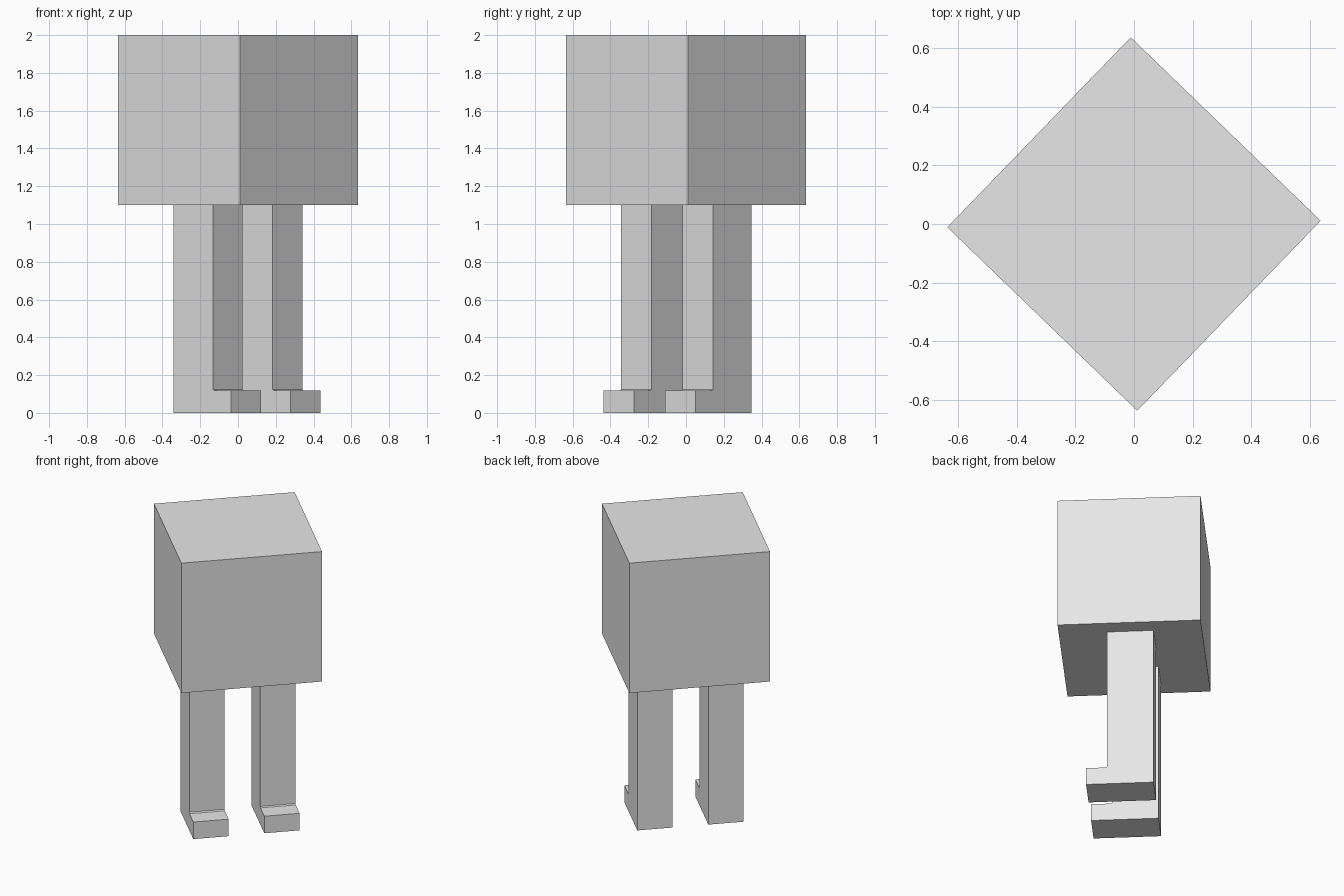
import bpy, bmesh, math
from mathutils import Matrix

if "Cube" in bpy.data.objects:
    bpy.data.objects.remove(bpy.data.objects["Cube"])

grey = bpy.data.materials.new("light_grey")
grey.diffuse_color = (0.8, 0.8, 0.8, 1)
grey.use_nodes = True
grey.node_tree.nodes["Principled BSDF"].inputs["Base Color"].default_value = grey.diffuse_color

# The whole figure is turned: local +x is across the legs, local -y is toe direction
TURN = Matrix.Rotation(math.radians(46), 4, 'Z')


def add_object(name, bm):
    bmesh.ops.transform(bm, matrix=TURN, verts=bm.verts)
    bmesh.ops.recalc_face_normals(bm, faces=bm.faces)
    mesh = bpy.data.meshes.new(name)
    bm.to_mesh(mesh)
    bm.free()
    mesh.materials.append(grey)
    obj = bpy.data.objects.new(name, mesh)
    bpy.context.collection.objects.link(obj)


# Body: plain cube
bm = bmesh.new()
bmesh.ops.create_cube(bm, size=0.9, matrix=Matrix.Translation((0, 0, 1.55)))
add_object("body", bm)

# Legs: L-shaped side profile (y, z) with a toe, extruded across the width
PROFILE = [(0.147, 0), (0.147, 1.1), (-0.145, 1.1), (-0.145, 0.125),
           (-0.152, 0.118), (-0.278, 0.118), (-0.278, 0)]
WIDTH = 0.226
for name, x in (("left_leg", -0.34), ("right_leg", 0.34 - WIDTH)):
    bm = bmesh.new()
    face = bm.faces.new([bm.verts.new((x, y, z)) for y, z in PROFILE])
    side = bmesh.ops.extrude_face_region(bm, geom=[face])["geom"]
    bmesh.ops.translate(bm, vec=(WIDTH, 0, 0),
                        verts=[g for g in side if isinstance(g, bmesh.types.BMVert)])
    add_object(name, bm)
